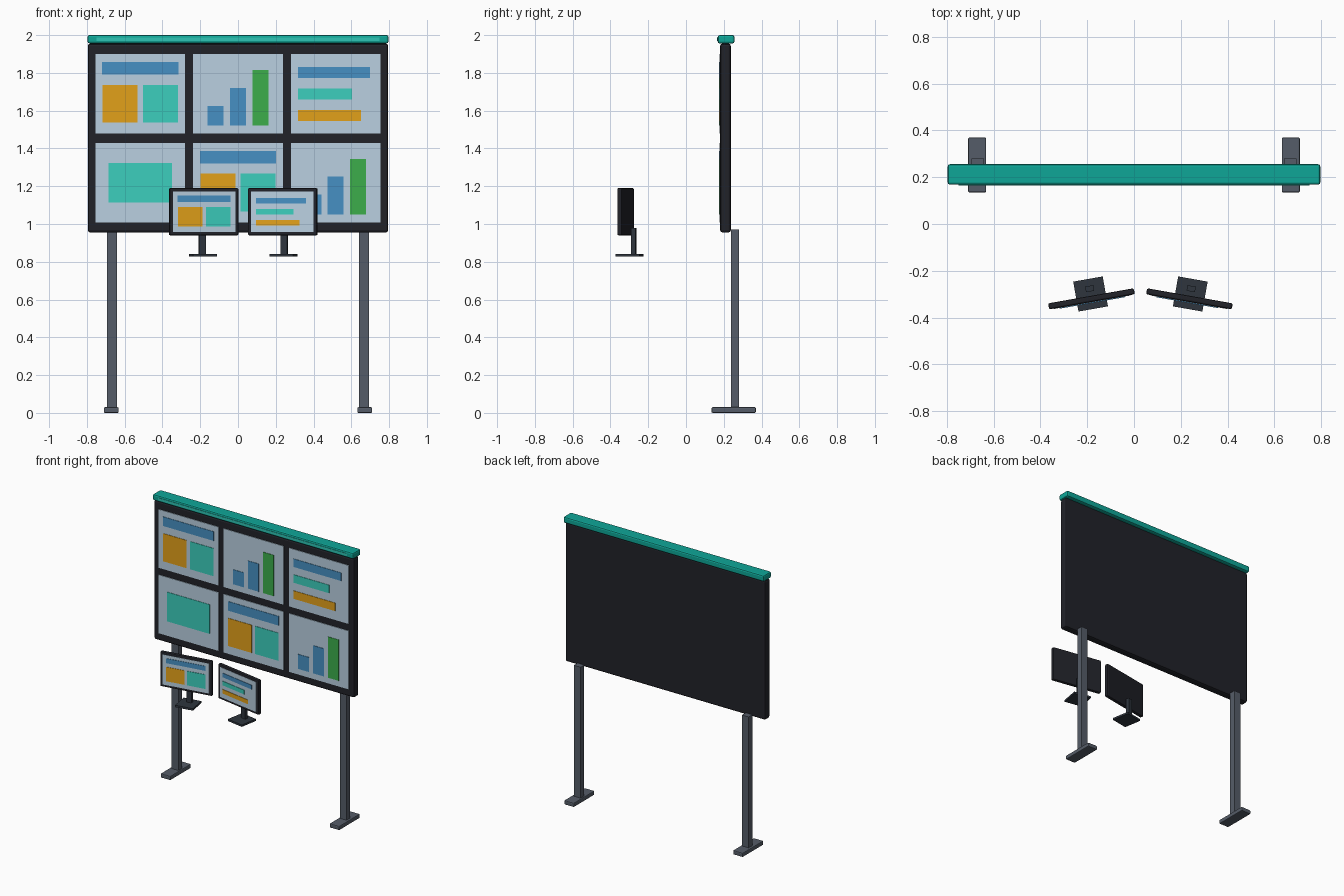
import bpy
from math import radians
from mathutils import Matrix

if "Cube" in bpy.data.objects:
    bpy.data.objects.remove(bpy.data.objects["Cube"])


def material(name, rgb):
    m = bpy.data.materials.new(name)
    m.diffuse_color = [(c / 255) ** 2.2 for c in rgb] + [1]
    m.use_nodes = True
    m.node_tree.nodes["Principled BSDF"].inputs["Base Color"].default_value = m.diffuse_color
    return m


FRAME = material("frame_black", (38, 39, 45))
STAND = material("stand_dark", (50, 56, 64))
STEEL = material("post_grey", (86, 93, 104))
TRIM = material("trim_teal", (22, 165, 150))
STRIP = material("strip_teal", (50, 195, 180))
GLASS = material("screen_pale", (184, 207, 224))
BLUE = material("chart_blue", (72, 143, 194))
TEAL = material("chart_teal", (62, 205, 188))
AMBER = material("chart_amber", (226, 160, 32))
GREEN = material("chart_green", (62, 172, 76))


def box(name, center, size, mat, bevel=0.0, place=Matrix()):
    x, y, z = (s / 2 for s in size)
    verts = [(sx * x, sy * y, sz * z) for sx in (-1, 1) for sy in (-1, 1) for sz in (-1, 1)]
    faces = [(0, 1, 3, 2), (4, 6, 7, 5), (0, 4, 5, 1), (2, 3, 7, 6), (0, 2, 6, 4), (1, 5, 7, 3)]
    mesh = bpy.data.meshes.new(name)
    mesh.from_pydata(verts, [], faces)
    mesh.materials.append(mat)
    ob = bpy.data.objects.new(name, mesh)
    bpy.context.collection.objects.link(ob)
    ob.matrix_world = place @ Matrix.Translation(center)
    if bevel:
        mod = ob.modifiers.new("rounded_edges", 'BEVEL')
        mod.width, mod.segments = bevel, 2
    return ob


# Screen layouts: (x, z, width, height, colour) as fractions of the screen size
DASHBOARD = [(0, 0.32, 0.85, 0.157, BLUE),
             (-0.225, -0.125, 0.39, 0.475, AMBER),
             (0.225, -0.125, 0.39, 0.475, TEAL)]
BARS = [(dx, -0.4 + h / 2, 0.18, h, c)
        for dx, h, c in ((-0.25, 0.25, BLUE), (0, 0.475, BLUE), (0.25, 0.7, GREEN))]
LINES = [(-0.42 + w / 2, z, w, 0.138, c)
         for w, z, c in ((0.8, 0.27, BLUE), (0.6, 0, TEAL), (0.7, -0.275, AMBER))]
BLOCK = [(0, 0, 0.71, 0.5, TEAL)]


def screen(name, x, y, z, w, h, layout, place=Matrix()):
    """Pale glass at front plane y, with thin chart tiles in front of it."""
    box(name + "_glass", (x, y, z), (w, 0.006, h), GLASS, place=place)
    for i, (dx, dz, fw, fh, mat) in enumerate(layout):
        box(f"{name}_tile_{i + 1}", (x + dx * w, y - 0.004, z + dz * h),
            (fw * w, 0.004, fh * h), mat, place=place)


# Wall board with its six screens
box("board_frame", (0, 0.209, 1.455), (1.59, 0.056, 1.0), FRAME, 0.012)
rows = [(1.689, (DASHBOARD, BARS, LINES)), (1.219, (BLOCK, DASHBOARD, BARS))]
for r, (z, layouts) in enumerate(rows):
    for c, layout in enumerate(layouts):
        screen(f"board_screen_{r + 1}_{c + 1}", (c - 1) * 0.517, 0.18, z, 0.475, 0.42, layout)

# Header bar with light strip
box("header_bar", (0, 0.212, 1.978), (1.594, 0.088, 0.044), TRIM, 0.01)
box("header_strip", (0, 0.168, 1.978), (1.5, 0.006, 0.018), STRIP)

# Posts and feet
for side, sx in (("left", -1), ("right", 1)):
    box(side + "_post", (sx * 0.668, 0.26, 0.495), (0.053, 0.042, 0.95), STEEL)
    box(side + "_foot", (sx * 0.671, 0.2525, 0.015), (0.078, 0.235, 0.03), STEEL, 0.006)

# Two desk monitors, toed in towards each other
for side, x, angle, layout in (("left", -0.182, 10, DASHBOARD), ("right", 0.237, -10, LINES)):
    name = side + "_monitor"
    place = Matrix.Translation((x, -0.32, 0)) @ Matrix.Rotation(radians(angle), 4, 'Z')
    box(name + "_frame", (0, 0, 1.065), (0.372, 0.026, 0.25), FRAME, 0.007, place)
    screen(name, 0, -0.012, 1.065, 0.335, 0.215, layout, place)
    box(name + "_neck", (0, 0.044, 0.91), (0.036, 0.024, 0.14), STAND, place=place)
    box(name + "_base", (0, 0.021, 0.834), (0.128, 0.13, 0.014), STAND, place=place)
